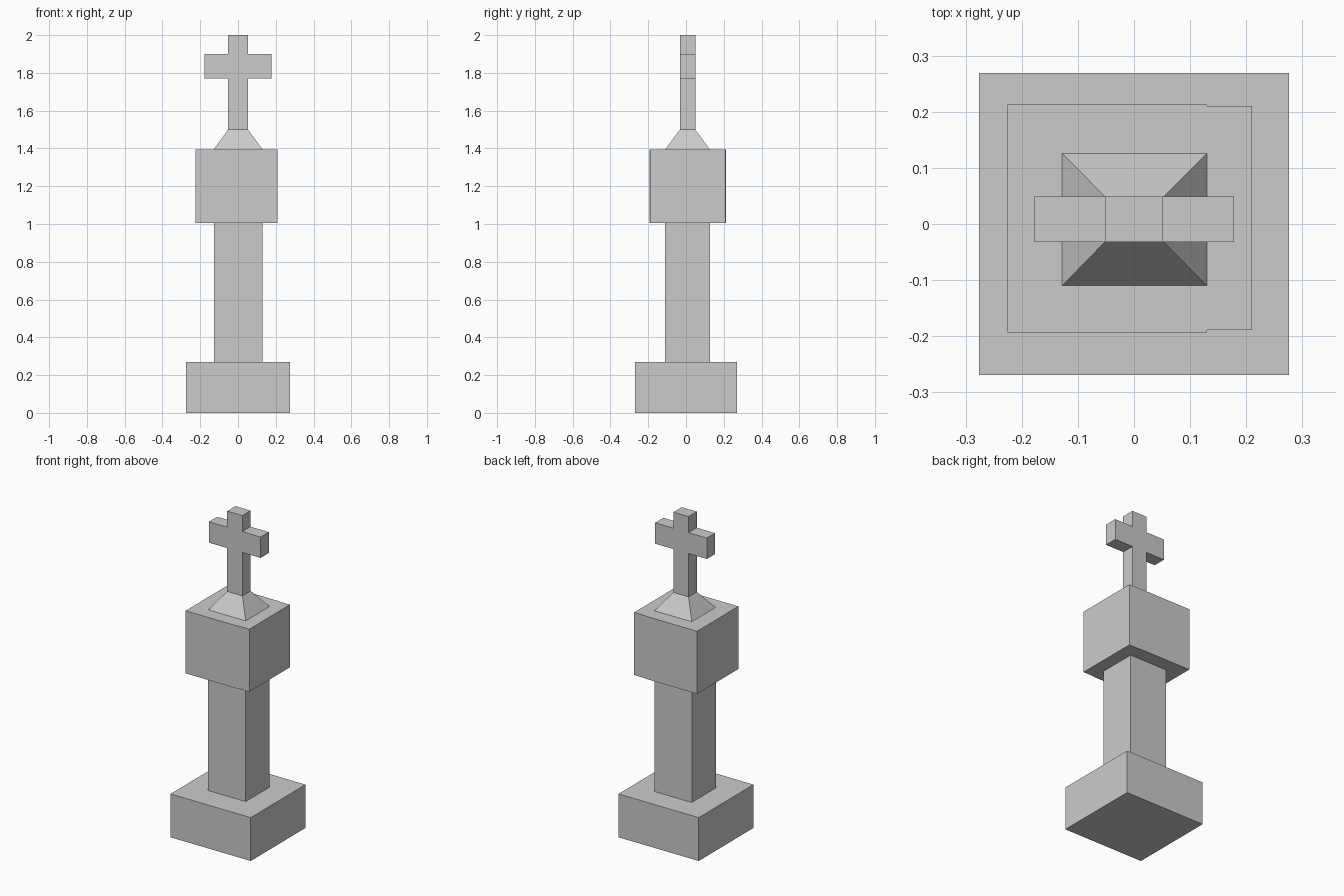
import bpy
import bmesh

default_cube = bpy.data.objects.get("Cube")
if default_cube:
    bpy.data.objects.remove(default_cube, do_unlink=True)

stone = bpy.data.materials.new("grey stone")
stone.use_nodes = True
stone.diffuse_color = (0.6, 0.6, 0.6, 1)
stone.node_tree.nodes["Principled BSDF"].inputs["Base Color"].default_value = (0.6, 0.6, 0.6, 1)


def finish(name, bm):
    bmesh.ops.recalc_face_normals(bm, faces=bm.faces)
    mesh = bpy.data.meshes.new(name)
    bm.to_mesh(mesh)
    bm.free()
    mesh.materials.append(stone)
    obj = bpy.data.objects.new(name, mesh)
    bpy.context.collection.objects.link(obj)
    return obj


def prism(name, outline, direction):
    """Extrude a flat outline of points along a direction."""
    bm = bmesh.new()
    face = bm.faces.new([bm.verts.new(p) for p in outline])
    result = bmesh.ops.extrude_face_region(bm, geom=[face], use_keep_orig=True)
    moved = [v for v in result["geom"] if isinstance(v, bmesh.types.BMVert)]
    bmesh.ops.translate(bm, verts=moved, vec=direction)
    return finish(name, bm)


def rectangle(x0, x1, y0, y1, z):
    return [(x0, y0, z), (x1, y0, z), (x1, y1, z), (x0, y1, z)]


# Plinth and column
prism("plinth", rectangle(-0.276, 0.276, -0.269, 0.269, 0), (0, 0, 0.27))
column_plan = (-0.128, 0.13, -0.11, 0.126)
prism("column", rectangle(*column_plan, 0.27), (0, 0, 0.735))

# Upper block, with a very shallow step near its left side
block_plan = [(-0.225, -0.193), (0.13, -0.193), (0.13, -0.189), (0.21, -0.189),
              (0.21, 0.21), (0.13, 0.21), (0.13, 0.213), (-0.225, 0.213)]
prism("upper_block", [(x, y, 1.005) for x, y in block_plan], (0, 0, 0.39))

# Sloped foot that carries the cross
post_plan = (-0.052, 0.053, -0.032, 0.049)
bm = bmesh.new()
low = [bm.verts.new(p) for p in rectangle(*column_plan, 1.395)]
high = [bm.verts.new(p) for p in rectangle(*post_plan, 1.5)]
bm.faces.new(low)
bm.faces.new(high)
for i in range(4):
    j = (i + 1) % 4
    bm.faces.new((low[i], low[j], high[j], high[i]))
finish("cross_foot", bm)

# Cross, cut from one mirrored half outline
half = [(0.052, 1.5), (0.052, 1.77), (0.178, 1.77),
        (0.178, 1.9), (0.052, 1.9), (0.052, 2.0)]
outline = half + [(-x, z) for x, z in reversed(half)]
prism("cross", [(x, -0.032, z) for x, z in outline], (0, 0.081, 0))
